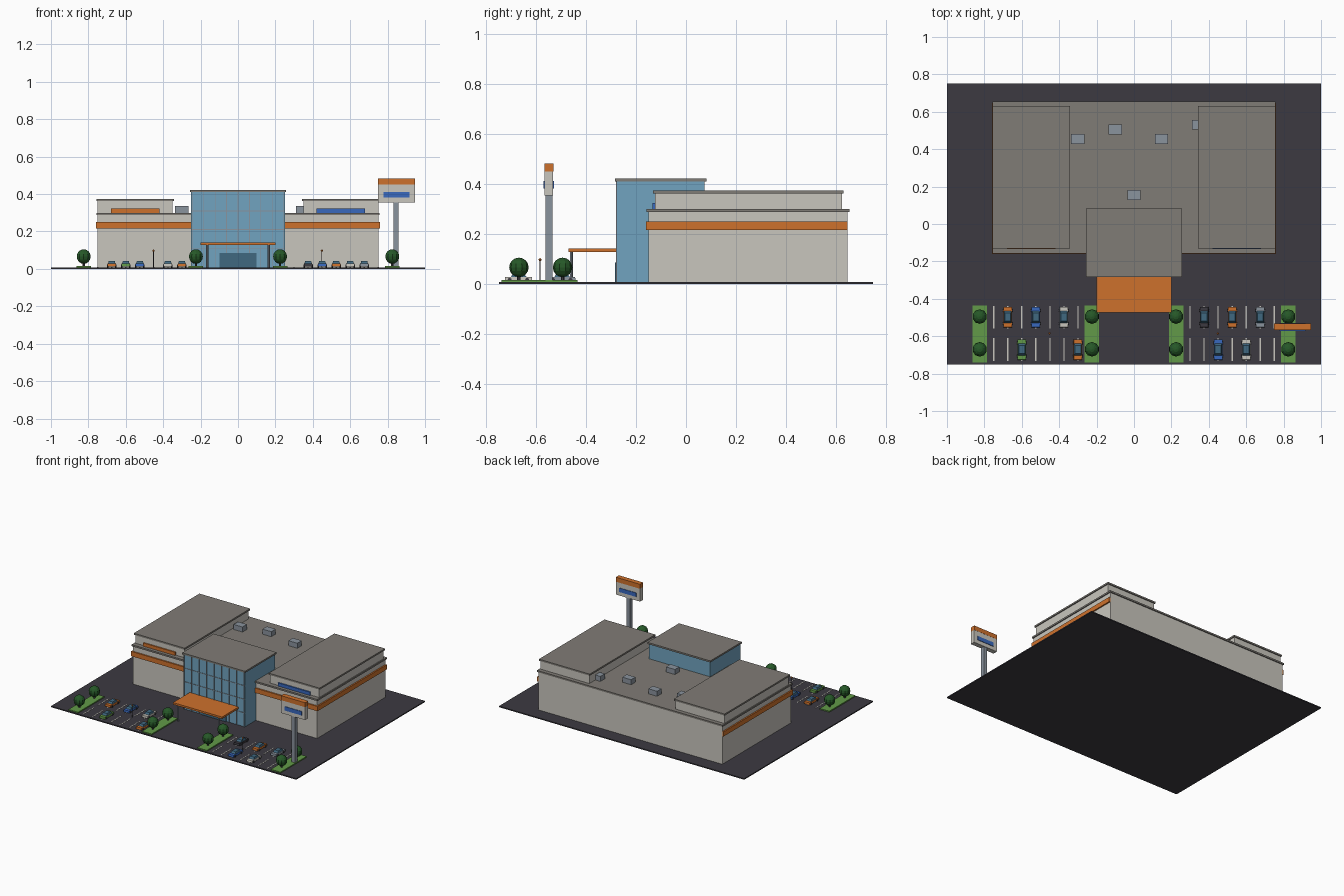
import bpy, bmesh, math
from mathutils import Matrix

if "Cube" in bpy.data.objects:
    bpy.data.objects.remove(bpy.data.objects["Cube"])


def srgb(r, g, b):
    f = lambda c: ((c / 255 + 0.055) / 1.055) ** 2.4 if c > 10 else c / 255 / 12.92
    return (f(r), f(g), f(b), 1)


MATS = {}
for name, rgb in {
    "asphalt": (60, 58, 65), "wall": (201, 198, 190), "roof": (128, 124, 118),
    "orange": (206, 113, 44), "glass": (113, 164, 192), "dark_glass": (64, 104, 128),
    "steel": (138, 147, 157), "foliage": (38, 88, 40), "grass": (98, 154, 72),
    "blue": (56, 104, 190),
}.items():
    MATS[name] = bpy.data.materials.new(name)
    MATS[name].diffuse_color = srgb(*rgb)


def finish(name, bm, mats):
    me = bpy.data.meshes.new(name)
    bm.to_mesh(me)
    bm.free()
    for m in mats:
        me.materials.append(MATS[m])
    ob = bpy.data.objects.new(name, me)
    bpy.context.collection.objects.link(ob)
    return ob


def add_box(bm, x0, x1, y0, y1, z0, z1, mat=0, taper=(1, 1)):
    """Box from bounds; taper shrinks the top face in x and y."""
    vs = bmesh.ops.create_cube(bm, size=1)["verts"]
    for v in vs:
        tx, ty = taper if v.co.z > 0 else (1, 1)
        v.co = ((x0 + x1) / 2 + v.co.x * (x1 - x0) * tx,
                (y0 + y1) / 2 + v.co.y * (y1 - y0) * ty,
                (z0 + z1) / 2 + v.co.z * (z1 - z0))
    for f in {f for v in vs for f in v.link_faces}:
        f.material_index = mat


def box(name, mat, *b):
    bm = bmesh.new()
    add_box(bm, *b)
    return finish(name, bm, [mat])


def add_cyl(bm, r, h, matrix, seg=8, mat=0):
    vs = bmesh.ops.create_cone(bm, cap_ends=True, segments=seg, radius1=r,
                               radius2=r, depth=h, matrix=matrix)["verts"]
    for f in {f for v in vs for f in v.link_faces}:
        f.material_index = mat


def add_ball(bm, r, loc, u, v, mat):
    vs = bmesh.ops.create_uvsphere(bm, u_segments=u, v_segments=v, radius=r,
                                   matrix=Matrix.Translation(loc))["verts"]
    for f in {f for v in vs for f in v.link_faces}:
        f.material_index = mat


G = 0.008  # paved surface height
box("parking_ground", "asphalt", -1, 1, -0.75, 0.75, 0, G)

# Main hall with coping and wraparound band (front and both sides)
box("main_hall", "wall", -0.75, 0.75, -0.15, 0.648, G, 0.288)
box("main_roof", "roof", -0.757, 0.757, -0.158, 0.655, 0.288, 0.3)
bm = bmesh.new()
add_box(bm, -0.76, 0.76, -0.16, -0.15, 0.215, 0.25)
for s in (-1, 1):
    add_box(bm, min(s * 0.75, s * 0.76), max(s * 0.75, s * 0.76), -0.16, 0.648, 0.215, 0.25)
finish("facade_band", bm, ["orange"])

# Raised side wings and their sign plates
for side, s, col in (("left", -1, "orange"), ("right", 1, "blue")):
    xs = sorted((s * 0.75, s * 0.35))
    box(side + "_wing", "wall", *xs, -0.125, 0.625, 0.3, 0.362)
    xs = sorted((s * 0.757, s * 0.343))
    box(side + "_wing_roof", "roof", *xs, -0.132, 0.632, 0.362, 0.374)
    xs = sorted((s * 0.68, s * 0.42))
    box(side + "_wing_sign", col, *xs, -0.134, -0.125, 0.3, 0.324)

# Glass entrance block
box("entrance_glass", "glass", -0.25, 0.25, -0.277, 0.075, G, 0.41)
box("entrance_roof", "roof", -0.256, 0.256, -0.284, 0.083, 0.41, 0.422)
bm = bmesh.new()
for i in range(9):
    x = -0.244 + i * 0.061
    add_box(bm, x - 0.002, x + 0.002, -0.281, -0.277, G, 0.41)
for z in (0.11, 0.21, 0.31):
    add_box(bm, -0.25, 0.25, -0.28, -0.277, z - 0.002, z + 0.002)
finish("entrance_mullions", bm, ["steel"])
box("entrance_doors", "dark_glass", -0.1, 0.1, -0.284, -0.277, G, 0.086)

# Canopy
box("canopy", "orange", -0.2, 0.2, -0.472, -0.277, 0.128, 0.142)
bm = bmesh.new()
for x in (-0.165, 0.165):
    add_cyl(bm, 0.006, 0.12, Matrix.Translation((x, -0.46, G + 0.06)))
finish("canopy_posts", bm, ["steel"])

# Rooftop units
bm = bmesh.new()
for x, y in ((-0.3, 0.455), (-0.1, 0.505), (0.147, 0.455), (0.345, 0.53), (0, 0.155)):
    add_box(bm, x - 0.036, x + 0.036, y - 0.026, y + 0.026, 0.3, 0.337)
finish("rooftop_units", bm, ["steel"])

# Roadside pylon sign
box("pylon_pole", "steel", 0.832, 0.859, -0.564, -0.536, G, 0.36)
box("pylon_panel", "wall", 0.748, 0.945, -0.567, -0.533, 0.355, 0.45)
box("pylon_cap", "orange", 0.748, 0.945, -0.568, -0.532, 0.45, 0.483)
box("pylon_plate", "blue", 0.778, 0.917, -0.571, -0.529, 0.383, 0.412)

# Planted islands with trees
for i, x in enumerate((-0.825, -0.225, 0.225, 0.825)):
    box(f"grass_island_{i + 1}", "grass", x - 0.039, x + 0.039, -0.74, -0.435, G, 0.016)
    bm = bmesh.new()
    for y in (-0.495, -0.67):
        add_cyl(bm, 0.007, 0.035, Matrix.Translation((x, y, 0.03)), 6, 0)
        add_ball(bm, 0.039, (x, y, 0.066), 10, 8, 1)
    finish(f"trees_{i + 1}", bm, ["asphalt", "foliage"])

# Parking stripes
bm = bmesh.new()
for s in (-1, 1):
    for i in range(7):
        x = s * (0.3 + 0.075 * i)
        for y0, y1 in ((-0.56, -0.438), (-0.732, -0.61)):
            add_box(bm, x - 0.003, x + 0.003, y0, y1, G, G + 0.0015)
finish("parking_stripes", bm, ["wall"])

# Lamp posts
for side, x in (("left", -0.452), ("right", 0.448)):
    bm = bmesh.new()
    add_cyl(bm, 0.0025, 0.088, Matrix.Translation((x, -0.585, G + 0.044)), 6)
    add_ball(bm, 0.006, (x, -0.585, 0.097), 8, 6, 1)
    finish(side + "_lamp", bm, ["asphalt", "orange"])


def car(i, x, y, col):
    """Low body, tapered glass cabin and four wheels."""
    bm = bmesh.new()
    add_box(bm, x - 0.023, x + 0.023, y - 0.055, y + 0.055, 0.013, 0.028, 0, (0.95, 0.97))
    add_box(bm, x - 0.02, x + 0.02, y - 0.03, y + 0.032, 0.028, 0.041, 1, (0.8, 0.7))
    for sx in (-1, 1):
        for sy in (-1, 1):
            m = Matrix.Translation((x + sx * 0.021, y + sy * 0.035, G + 0.008))
            add_cyl(bm, 0.008, 0.008, m @ Matrix.Rotation(math.pi / 2, 4, "Y"), 10, 2)
    finish(f"car_{i}", bm, [col, "dark_glass", "asphalt"])


ROWS = {
    -0.498: ((-0.675, "orange"), (-0.525, "blue"), (-0.375, "wall"),
             (0.375, "asphalt"), (0.525, "orange"), (0.675, "steel")),
    -0.672: ((-0.6, "grass"), (-0.3, "orange"), (0.45, "blue"), (0.6, "wall")),
}
n = 0
for y, cars in ROWS.items():
    for x, col in cars:
        n += 1
        car(n, x, y, col)

for m in bpy.data.materials:
    if m.users and not m.is_grease_pencil:
        m.use_nodes = True
        m.node_tree.nodes["Principled BSDF"].inputs["Base Color"].default_value = m.diffuse_color
